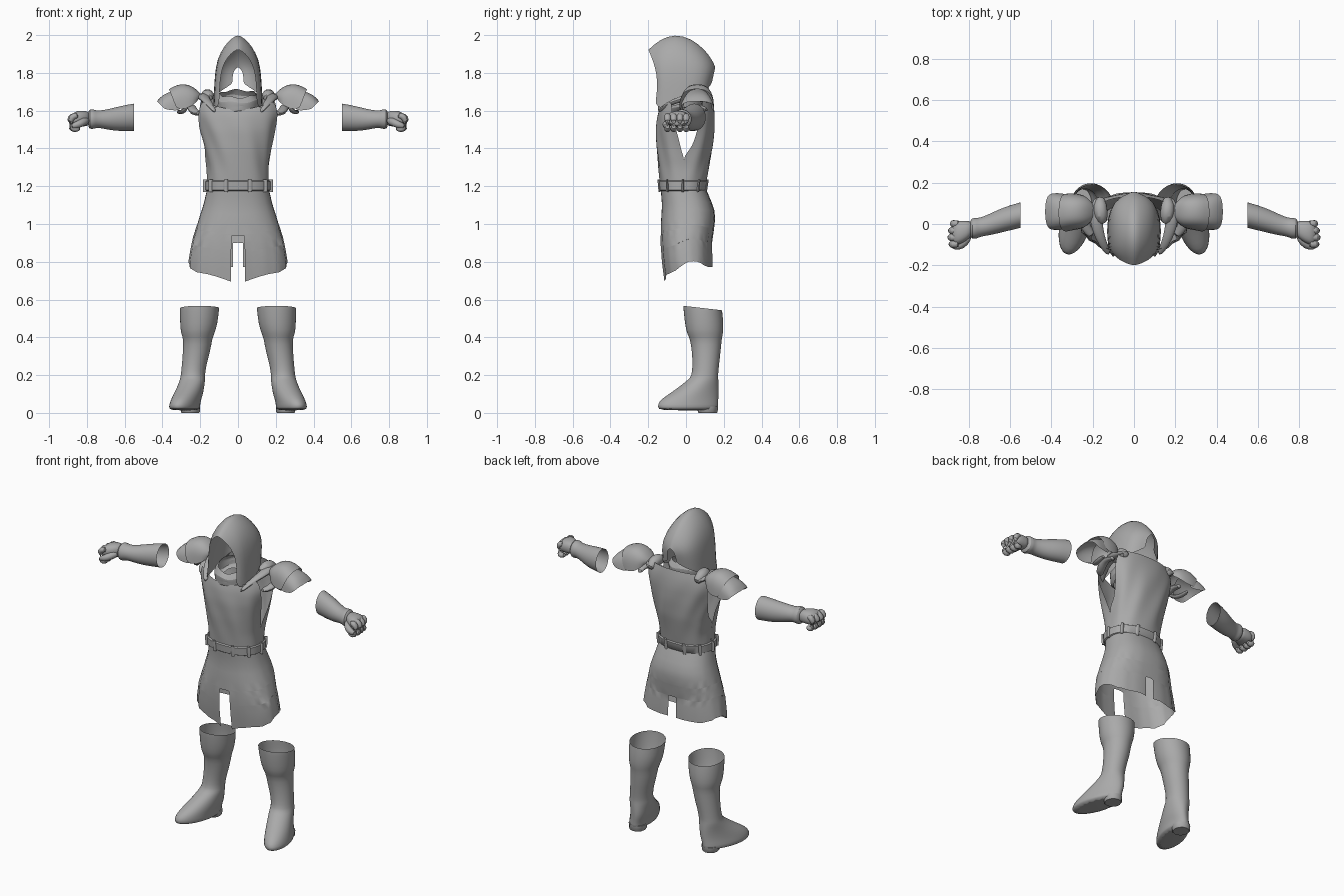
import bpy, bmesh, math
from mathutils import Vector

if "Cube" in bpy.data.objects:
    bpy.data.objects.remove(bpy.data.objects["Cube"])

GREY = bpy.data.materials.new("plain_grey")
GREY.diffuse_color = (0.40, 0.40, 0.40, 1)
GREY.use_nodes = True
GREY.node_tree.nodes["Principled BSDF"].inputs["Base Color"].default_value = GREY.diffuse_color
TAU = math.tau


def finish(name, bm, subsurf=1, angle=50):
    bmesh.ops.remove_doubles(bm, verts=bm.verts, dist=0.0005)
    bmesh.ops.recalc_face_normals(bm, faces=bm.faces)
    me = bpy.data.meshes.new(name)
    bm.to_mesh(me)
    bm.free()
    me.materials.append(GREY)
    ob = bpy.data.objects.new(name, me)
    bpy.context.collection.objects.link(ob)
    bpy.ops.object.select_all(action='DESELECT')
    ob.select_set(True)
    bpy.context.view_layer.objects.active = ob
    bpy.ops.object.shade_smooth_by_angle(angle=math.radians(angle))
    if subsurf:
        ob.modifiers.new("soften", 'SUBSURF').levels = subsurf
        ob.modifiers["soften"].render_levels = subsurf
    return ob


def grid(bm, rows, closed=False, caps=(False, False)):
    """Skin rows of points; rows may be closed rings with capped ends."""
    vs = [[bm.verts.new(p) for p in r] for r in rows]
    n = len(rows[0])
    for a, b in zip(vs, vs[1:]):
        for i in range(n if closed else n - 1):
            j = (i + 1) % n
            bm.faces.new((a[i], a[j], b[j], b[i]))
    for row, cap in ((vs[0], caps[0]), (vs[-1], caps[1])):
        if cap:
            bm.faces.new(row)


def spow(v, p):
    return math.copysign(abs(v) ** p, v)


def lerp_table(table, z):
    """Interpolate a table of (z, a, b, c) sorted by falling z."""
    for a, b in zip(table, table[1:]):
        if z >= b[0]:
            t = min(1, (a[0] - z) / (a[0] - b[0]))
            return [p + (q - p) * t for p, q in zip(a[1:], b[1:])]
    return table[-1][1:]


def body_point(table, ang, z, puff=0.0):
    """Point on the body; angle 0 is the front, pi/2 the side."""
    rx, yf, yb = lerp_table(table, z)
    cy, ry = (yf + yb) / 2, (yb - yf) / 2
    return ((rx + puff) * spow(math.sin(ang), .85), cy - (ry + puff) * spow(math.cos(ang), .85), z)


def tube(bm, path, radii, flat=1.0, n=8):
    pts = [Vector(p) for p in path]
    rows = []
    for i, p in enumerate(pts):
        d = pts[min(i + 1, len(pts) - 1)] - pts[max(i - 1, 0)]
        q = d.to_track_quat('Z', 'Y')
        rows.append([p + q @ Vector((math.cos(k * TAU / n) * radii[i],
                                     math.sin(k * TAU / n) * radii[i] * flat, 0)) for k in range(n)])
    grid(bm, rows, True, (True, True))


def side(s, pts):
    return [(s * x, y, z) for x, y, z in pts]


# Hood: pointed arches running from the face opening to the back of the head
ARCH = [(1, 0), (.98, .2), (.95, .42), (.86, .66), (.56, .86), (.2, .97), (0, 1)]
HOOD = [(-.20, -.165, .10, 1.63, 1.925), (-.14, -.13, .122, 1.61, 1.98), (-.06, -.08, .128, 1.62, 2.01),
        (.03, -.01, .132, 1.64, 1.985), (.10, .06, .12, 1.68, 1.925), (.14, .11, .085, 1.71, 1.87),
        (.155, .135, .03, 1.74, 1.83)]
bm = bmesh.new()
rows = []
for yt, yb, w, zb, zt in HOOD:
    half = [(w * x, yb + (yt - yb) * f - (-.03 if yt < -.15 else 0) * math.sin(f * math.pi),
             zb + (zt - zb) * f) for x, f in ARCH]
    rows.append(half + side(-1, half[-2::-1]))
grid(bm, rows)
finish("hood", bm)

# Cowl: folded cloth around the neck, dipping at the front
bm = bmesh.new()
rows = []
for k, (z, r) in enumerate([(1.60, .095), (1.615, .118), (1.645, .112), (1.66, .122), (1.69, .095)]):
    rows.append([(r * math.sin(a), -.03 - r * 1.05 * math.cos(a),
                  z - .02 * math.cos(a) + .008 * math.sin(5 * a + k)) for a in [i * TAU / 20 for i in range(20)]])
grid(bm, rows, True)
finish("cowl", bm)

# Torso: front and back panels joined below the armholes
TORSO = [(1.70, .20, -.10, .13), (1.64, .235, -.13, .145), (1.58, .23, -.15, .15), (1.5, .205, -.16, .15),
         (1.4, .18, -.157, .142), (1.3, .163, -.147, .122), (1.18, .163, -.135, .10)]
bm = bmesh.new()
for back in (False, True):
    rows = []
    for k in range(15):
        v = k / 14
        row = []
        for i in range(17):
            u = i / 8 - 1
            top = 1.69 if back else 1.60 + .05 * abs(u)
            z = 1.18 + (top - 1.18) * v
            s = max(0, (1.18 + .5 * v - 1.37) / .30)
            gap = .6 * math.sqrt(s) if back else .22 * math.sqrt(s) + .4 * s * s
            ang = u * (math.pi / 2 - gap)
            puff = .005 * math.sin(9 * ang + 17 * z) * math.sin(v * math.pi)
            row.append(body_point(TORSO, math.pi - ang if back else ang, z, puff))
        rows.append(row)
    grid(bm, rows)
finish("torso", bm)

# Belt with loops
bm = bmesh.new()
rows = [[body_point(TORSO, i * TAU / 32, z, p) for i in range(32)]
        for z, p in [(1.175, .002), (1.18, .010), (1.225, .010), (1.23, .002)]]
grid(bm, rows, True)
for i in range(10):
    a = (i + .5) * TAU / 10
    tube(bm, [body_point(TORSO, a, z, .010) for z in (1.235, 1.205, 1.17)], (.011, .013, .011), .6, 6)
finish("belt", bm, 0)

# Skirt: two halves parted by a slit in front and behind, with a wavy hem
SKIRT = [(1.2, .16, -.135, .10), (1.1, .183, -.127, .142), (1.05, .2, -.13, .156), (1.0, .215, -.133, .152),
         (.9, .245, -.133, .138), (.8, .262, -.125, .142), (.69, .262, -.11, .14)]
bm = bmesh.new()
for s in (1, -1):
    rows = []
    for v in (0, .1, .2, .3, .4, .515, .52, .6, .70, .705, .8, .9, 1):
        a0 = .10 if v > .517 else 0
        a1 = .07 if v > .702 else 0
        row = []
        for i in range(19):
            t = i / 18
            ang = a0 + (math.pi - a0 - a1) * t
            hem = .695 + .10 * min(1, t / .5) - .03 * max(0, t - .6) / .4 + .008 * math.sin(14 * t)
            z = 1.2 + (hem - 1.2) * v
            x, y, z = body_point(SKIRT, ang, z, .004 * v * math.sin(16 * ang))
            row.append((s * x, y, z))
        rows.append(row)
    grid(bm, rows)
finish("skirt", bm, 0)


def pad_plate(bm, s, sections):
    """Curved shoulder plate: arches across y at several x stations."""
    rows = []
    for x, cy, ry, zb, zt, lean in sections:
        row = []
        for i in range(13):
            a = math.pi * i / 12
            h = spow(math.sin(a), .75)
            row.append((s * (x + lean * (1 - h)), cy - ry * spow(math.cos(a), .8), zb + (zt - zb) * h))
        rows.append(row)
    grid(bm, rows)


for s, tag in ((1, "left"), (-1, "right")):
    # Shoulder pad: domed upper plate over a flared lower plate
    bm = bmesh.new()
    pad_plate(bm, s, [(.19, .06, .04, 1.66, 1.68, .02), (.215, .06, .07, 1.64, 1.71, .01),
                      (.26, .06, .085, 1.615, 1.742, 0), (.32, .06, .09, 1.61, 1.742, -.02),
                      (.365, .055, .092, 1.61, 1.715, -.04)])
    pad_plate(bm, s, [(.30, .06, .075, 1.605, 1.715, 0), (.35, .06, .085, 1.60, 1.705, -.02),
                      (.40, .06, .09, 1.605, 1.685, -.03), (.43, .06, .088, 1.61, 1.65, -.04)])
    finish(tag + "_shoulder_pad", bm)

    # Shoulder strap and the rolled cloth under the pad
    bm = bmesh.new()
    tube(bm, side(s, [(.12, -.15, 1.59), (.15, -.10, 1.635), (.18, -.02, 1.665), (.185, .06, 1.68), (.17, .135, 1.66)]),
         (.012, .022, .03, .04, .02), .6)
    tube(bm, side(s, [(.15, .0, 1.66), (.16, .04, 1.685), (.165, .09, 1.68), (.16, .13, 1.65)]), (.02, .038, .038, .02))
    tube(bm, side(s, [(.20, -.06, 1.585), (.235, -.02, 1.59), (.25, .05, 1.63), (.245, .12, 1.60)]),
         (.018, .03, .025, .02), .7)
    tube(bm, side(s, [(.27, -.02, 1.62), (.29, 0, 1.595), (.31, .05, 1.59), (.31, .11, 1.60)]), (.012, .02, .02, .014), .6)
    finish(tag + "_shoulder_strap", bm)

    # Forearm sleeve, open at the elbow, with a flared cuff
    bm = bmesh.new()
    rows = [[(s * x, cy + ry * math.cos(k * TAU / 16), cz + rz * math.sin(k * TAU / 16)) for k in range(16)]
            for x, cy, cz, ry, rz in [
                (.55, .043, 1.565, .063, .074), (.56, .04, 1.565, .063, .073), (.63, .022, 1.557, .061, .067),
                (.69, .0, 1.553, .054, .055), (.745, -.016, 1.555, .046, .044), (.76, -.02, 1.555, .052, .052),
                (.785, -.022, 1.555, .052, .055), (.795, -.022, 1.555, .035, .038)]]
    grid(bm, rows, True, (False, True))
    finish(tag + "_forearm", bm)

    # Fist: palm, four curled fingers and a thumb
    bm = bmesh.new()
    rows = [[(s * x, cy + ry * spow(math.cos(k * TAU / 12), .8), cz + rz * spow(math.sin(k * TAU / 12), .8))
             for k in range(12)]
            for x, cy, cz, ry, rz in [(.78, -.02, 1.557, .034, .036), (.81, -.033, 1.558, .05, .042),
                                      (.85, -.043, 1.557, .062, .045), (.885, -.048, 1.55, .058, .034)]]
    grid(bm, rows, True, (True, True))
    for i in range(4):
        y = -.098 + .033 * i
        d = (0, .006, .003, -.006)[i]
        tube(bm, side(s, [(.845, y, 1.575), (.875 + d, y, 1.572), (.889 + d, y, 1.545), (.885 + d, y, 1.512),
                          (.862, y, 1.497), (.835, y, 1.51)]), (.016, .02, .02, .02, .019, .014))
    tube(bm, side(s, [(.795, -.05, 1.55), (.82, -.09, 1.54), (.85, -.112, 1.525), (.885, -.105, 1.515)]),
         (.02, .024, .021, .014))
    finish(tag + "_fist", bm)

    # Boot: cuff, leg, ankle and foot as stacked rings, open at the top
    bm = bmesh.new()
    rows = []
    for z, x0, x1, y0, y1, tilt in [
            (.555, .098, .308, -.015, .192, 0), (.54, .10, .309, -.015, .194, 0), (.47, .107, .308, -.007, .2, 0),
            (.415, .125, .302, .005, .197, 0), (.395, .135, .29, .02, .19, 0), (.33, .145, .292, .03, .185, 0),
            (.25, .168, .298, .035, .175, 0), (.195, .175, .304, .028, .17, 0), (.18, .172, .308, .015, .172, 0),
            (.135, .175, .325, -.04, .175, .015), (.095, .182, .345, -.10, .175, .03),
            (.06, .195, .36, -.148, .172, .035), (.03, .197, .368, -.152, .172, .035), (.012, .2, .36, -.145, .17, .035)]:
        row = []
        for k in range(20):
            a = k * TAU / 20
            c = math.cos(a)  # positive toward the heel
            hx = (x1 - x0) / 2 * (1 - (.12 if tilt else 0) * max(0, c))
            row.append((s * ((x0 + x1) / 2 - tilt * c + (hx - tilt * .2) * math.sin(a)),
                        (y0 + y1) / 2 + (y1 - y0) / 2 * c, z + (.012 * -c if z > .5 else 0)))
        rows.append(row)
    grid(bm, rows, True, (False, True))
    finish(tag + "_boot", bm)

    # Boot heel
    bm = bmesh.new()
    rows = [[(s * (.252 + r * math.cos(k * TAU / 12)), .115 + r * 1.05 * math.sin(k * TAU / 12), z) for k in range(12)]
            for z, r in [(.035, .052), (.005, .05), (0, .046)]]
    grid(bm, rows, True, (True, True))
    finish(tag + "_boot_heel", bm, 0)
